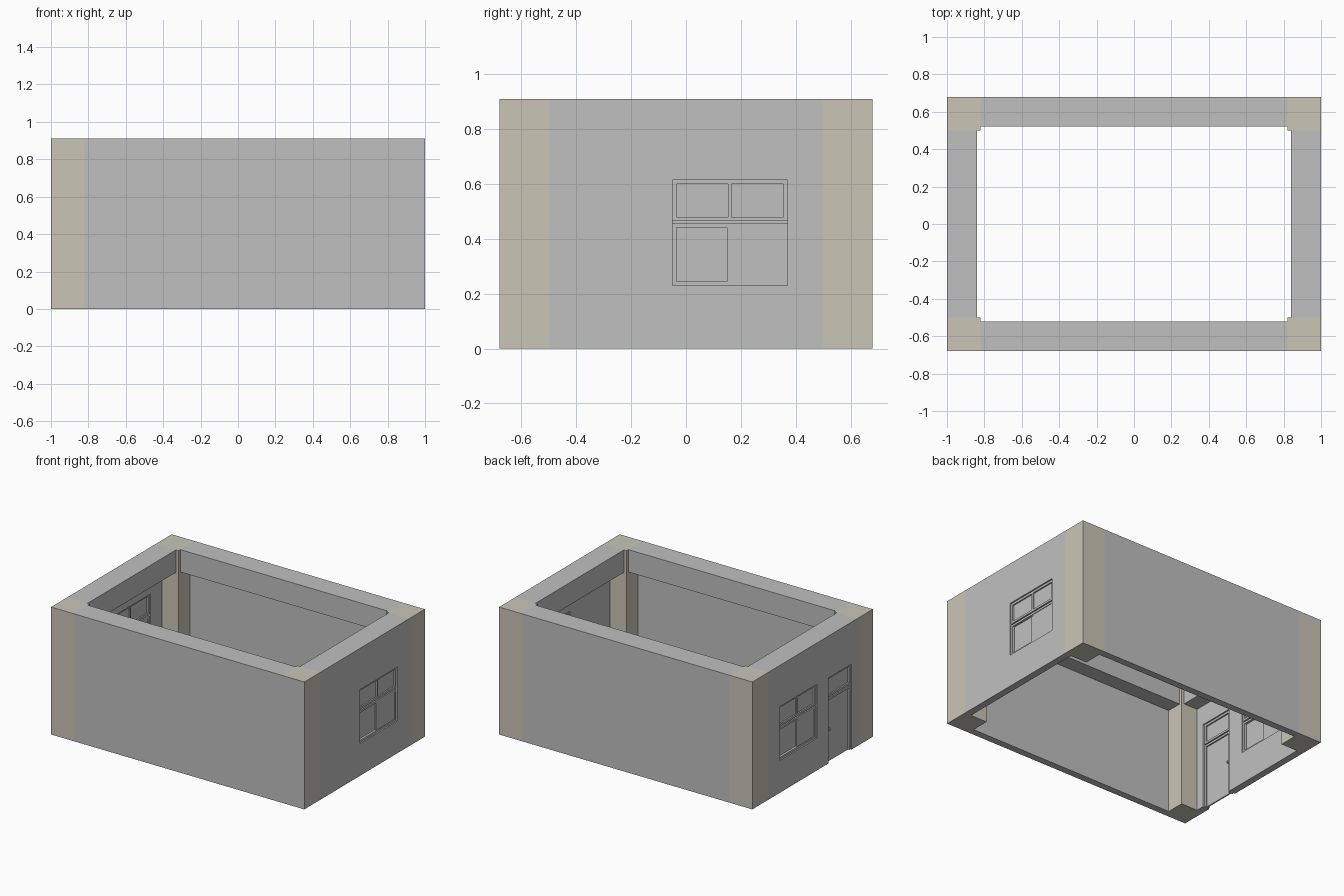
import bpy, bmesh
from mathutils import Vector

cube = bpy.data.objects.get("Cube")
if cube:
    bpy.data.objects.remove(cube, do_unlink=True)


def make_material(name, rgb):
    mat = bpy.data.materials.new(name)
    mat.use_nodes = True
    mat.diffuse_color = (*rgb, 1)
    mat.node_tree.nodes["Principled BSDF"].inputs["Base Color"].default_value = (*rgb, 1)
    return mat


GREY = make_material("plaster_grey", (0.53, 0.53, 0.53))
CREAM = make_material("column_cream", (0.60, 0.56, 0.47))

HEIGHT, HALF_X, HALF_Y = 0.91, 1.0, 0.68
COLUMN, BEAM, WALL = 0.18, 0.16, 0.05
BEAM_Z = HEIGHT - BEAM
IN_X, IN_Y = HALF_X - COLUMN, HALF_Y - COLUMN


def boxes(name, mat, *ranges):
    """One object from boxes given as ((x0, x1), (y0, y1), (z0, z1))."""
    bm = bmesh.new()
    for r in ranges:
        lo = Vector([min(a) for a in r])
        hi = Vector([max(a) for a in r])
        made = bmesh.ops.create_cube(bm, size=1)["verts"]
        for v in made:
            v.co = (lo + hi) / 2 + v.co * (hi - lo)
    mesh = bpy.data.meshes.new(name)
    bm.to_mesh(mesh)
    bm.free()
    mesh.materials.append(mat)
    obj = bpy.data.objects.new(name, mesh)
    bpy.context.collection.objects.link(obj)
    return obj


def cut(wall, y, z):
    """Cut an opening through a side wall."""
    x = wall.data.vertices[0].co.x
    cutter = boxes("opening_cutter", GREY, ((x - 0.2, x + 0.2), y, z))
    cutter.hide_render = True
    cutter.hide_set(True)
    mod = wall.modifiers.new("opening", "BOOLEAN")
    mod.operation = "DIFFERENCE"
    mod.solver = "EXACT"
    mod.object = cutter


def frame(name, x, y, z, rim=0.015, sill=True, mullion=None):
    """Rectangular frame in a side wall, with optional sill and mullion."""
    depth = (x - 0.015, x + 0.015)
    low = z[0] + (rim if sill else 0)
    top = z[1] - rim
    parts = [(depth, (y[0], y[0] + rim), (low, top)),
             (depth, (y[1] - rim, y[1]), (low, top)),
             (depth, y, (top, z[1]))]
    if sill:
        parts.append((depth, y, (z[0], low)))
    if mullion:
        parts.append((depth, (mullion - 0.006, mullion + 0.006), (low, top)))
    boxes(name, GREY, *parts)


def pane(name, x, y, z):
    boxes(name, GREY, ((x - 0.005, x + 0.005), y, z))


# Corner columns; the front left one is faced with wall plaster
for sx, side in ((-1, "right"), (1, "left")):
    for sy, end in ((-1, "front"), (1, "back")):
        outer = HALF_Y - (0.002 if (sx, sy) == (1, -1) else 0)
        boxes(f"column_{end}_{side}", CREAM,
              ((sx * IN_X, sx * HALF_X), (sy * IN_Y, sy * outer), (0, HEIGHT)))
boxes("front_left_plaster", GREY,
      ((IN_X, HALF_X), (-HALF_Y, -HALF_Y + 0.002), (0, HEIGHT)))

# Front and back walls with deeper ring beams on top
for s, end in ((-1, "front"), (1, "back")):
    boxes(f"{end}_wall", GREY,
          ((-IN_X, IN_X), (s * (HALF_Y - WALL), s * HALF_Y), (0, BEAM_Z)))
    boxes(f"{end}_beam", GREY,
          ((-IN_X, IN_X), (s * (HALF_Y - BEAM), s * HALF_Y), (BEAM_Z, HEIGHT)))

# Side walls and beams, each wall with a window and the right one with a door
WIN_Y, WIN_Z, MID_Y = (-0.05, 0.37), (0.23, 0.615), 0.16
DOOR_Y, DOOR_TOP = (-0.44, -0.18), 0.61
LOW_TOP, HIGH_BASE = 0.457, 0.465
for s, side in ((-1, "right"), (1, "left")):
    boxes(f"{side}_beam", GREY,
          ((s * (HALF_X - BEAM), s * HALF_X), (-IN_Y, IN_Y), (BEAM_Z, HEIGHT)))
    wall = boxes(f"{side}_wall", GREY,
                 ((s * (HALF_X - WALL), s * HALF_X), (-IN_Y, IN_Y), (0, BEAM_Z)))
    cut(wall, WIN_Y, WIN_Z)
    x = s * (HALF_X - WALL / 2)

    # Window: two fixed lights above, two sliding sashes below
    frame(f"{side}_window_upper_frame", x, WIN_Y, (HIGH_BASE, WIN_Z[1]), mullion=MID_Y)
    frame(f"{side}_window_lower_frame", x, WIN_Y, (WIN_Z[0], LOW_TOP))
    pane(f"{side}_window_transom", x, WIN_Y, (LOW_TOP, HIGH_BASE))
    pane(f"{side}_window_upper_pane", x, WIN_Y, (HIGH_BASE, WIN_Z[1]))
    pane(f"{side}_window_front_sash", x - 0.006, (WIN_Y[0], MID_Y), (WIN_Z[0], LOW_TOP))
    pane(f"{side}_window_back_sash", x + 0.006, (MID_Y - 0.01, WIN_Y[1]), (WIN_Z[0], LOW_TOP))
    boxes(f"{side}_window_latch", GREY,
          ((x - 0.014, x + 0.014), (MID_Y - 0.002, MID_Y + 0.002), (0.432, 0.442)))

    # Door with a light above it and a knob on both faces
    if s < 0:
        cut(wall, DOOR_Y, (-0.1, DOOR_TOP))
        frame("door_light_frame", x, DOOR_Y, (HIGH_BASE, DOOR_TOP))
        pane("door_light_pane", x, DOOR_Y, (HIGH_BASE, DOOR_TOP))
        pane("door_transom", x, DOOR_Y, (LOW_TOP, HIGH_BASE))
        frame("door_frame", x, DOOR_Y, (0, LOW_TOP), sill=False)
        pane("door_leaf", x, DOOR_Y, (0, LOW_TOP))
        boxes("door_knob", GREY,
              ((x - 0.02, x + 0.02), (-0.21, -0.203), (0.225, 0.24)))
